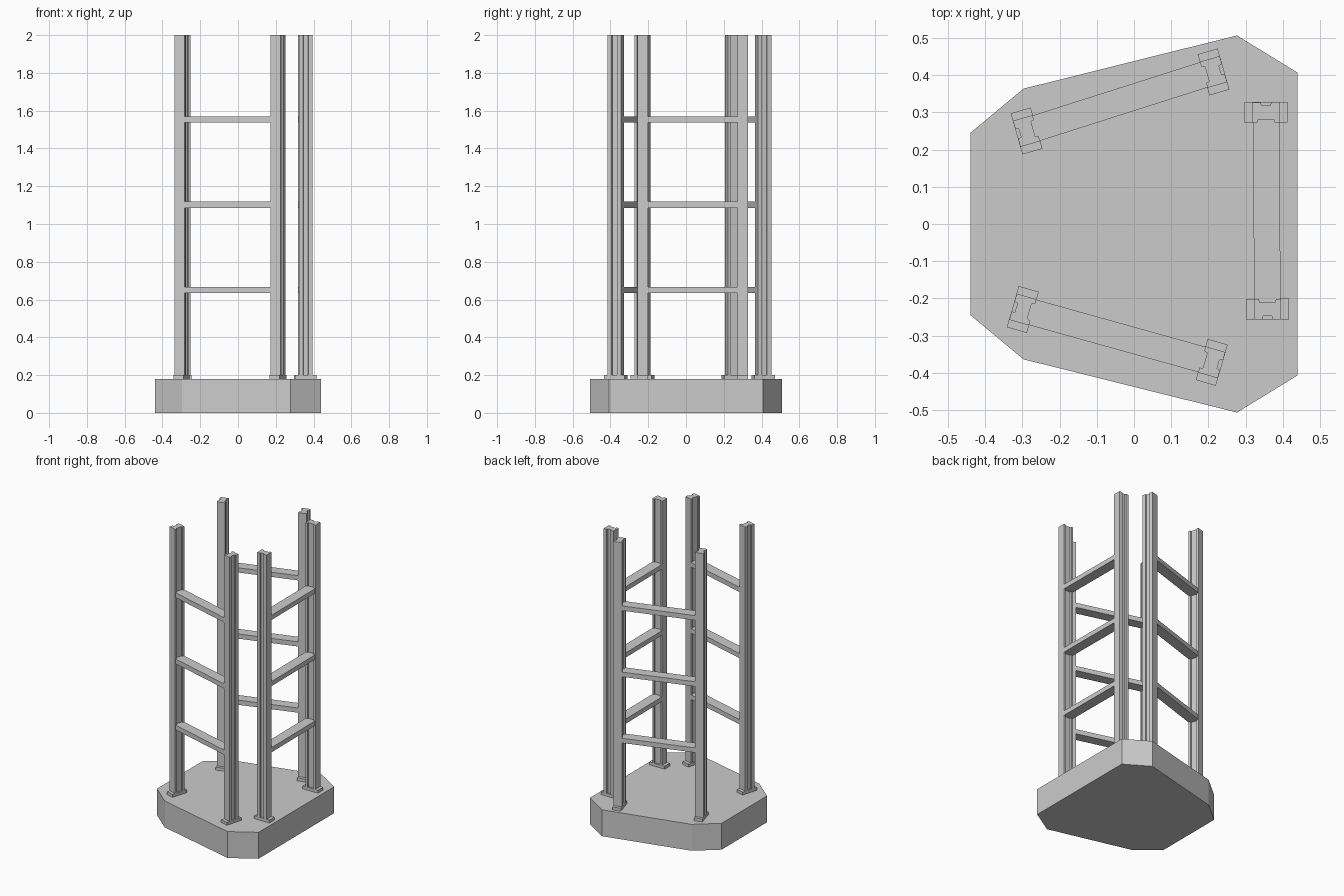
import bpy, math
from mathutils import Vector, Matrix

if "Cube" in bpy.data.objects:
    bpy.data.objects.remove(bpy.data.objects["Cube"])


def prism(name, pts, z0, z1):
    """Extrude a counter-clockwise outline from z0 to z1."""
    n = len(pts)
    verts = [(p[0], p[1], z) for z in (z0, z1) for p in pts]
    faces = [tuple(reversed(range(n))), tuple(range(n, 2 * n))]
    faces += [(i, (i + 1) % n, n + (i + 1) % n, n + i) for i in range(n)]
    me = bpy.data.meshes.new(name)
    me.from_pydata(verts, [], faces)
    ob = bpy.data.objects.new(name, me)
    bpy.context.collection.objects.link(ob)
    return ob


def rect(w, d):
    return [(-w / 2, -d / 2), (w / 2, -d / 2), (w / 2, d / 2), (-w / 2, d / 2)]


def place(pts, centre, angle):
    m = Matrix.Rotation(angle, 2)
    return [m @ Vector(p) + Vector(centre) for p in pts]


# Base slab, an eight-sided plan mirrored front to back
half = [(0.44, 0.407), (0.277, 0.507), (-0.297, 0.364), (-0.44, 0.245)]
prism("base_slab", half + [(x, -y) for x, y in reversed(half)], 0, 0.18)

# Post section: +x is the inner side with the wide groove, -x the narrow one
T, W, G = 0.0275, 0.0365, 0.009
inner = [(T, -W), (T, -0.023), (T - G, -0.021), (T - G, 0.021), (T, 0.023), (T, W)]
outer = [(-T, W), (-T, 0.014), (-T + G, 0.012), (-T + G, -0.012), (-T, -0.014), (-T, -W)]
post_section = inner + outer

# Three ladder frames: two post centres and the angle of the section
frames = {
    "back": ((-0.289, 0.250), (0.214, 0.409), 16),
    "front": ((-0.299, -0.230), (0.209, -0.372), -16.2),
    "right": ((0.359, -0.229), (0.355, 0.300), 90.4),
}
for side, (a, b, deg) in frames.items():
    ang = math.radians(deg)
    for end, c, rot in (("a", a, ang), ("b", b, ang + math.pi)):
        prism(f"{side}_foot_plate_{end}", place(rect(2 * T + 0.001, 0.115), c, rot), 0.18, 0.2)
        prism(f"{side}_post_{end}", place(post_section, c, rot), 0.2, 2.0)
    # Rungs run between the bottoms of the inner grooves
    d = Vector((math.cos(ang), math.sin(ang))) * (T - G)
    n = Vector((-math.sin(ang), math.cos(ang))) * (W - 0.001)
    p, q = Vector(a) + d, Vector(b) - d
    for i, z in enumerate((0.635, 1.086, 1.537)):
        prism(f"{side}_rung_{i + 1}", [p - n, q - n, q + n, p + n], z, z + 0.032)
